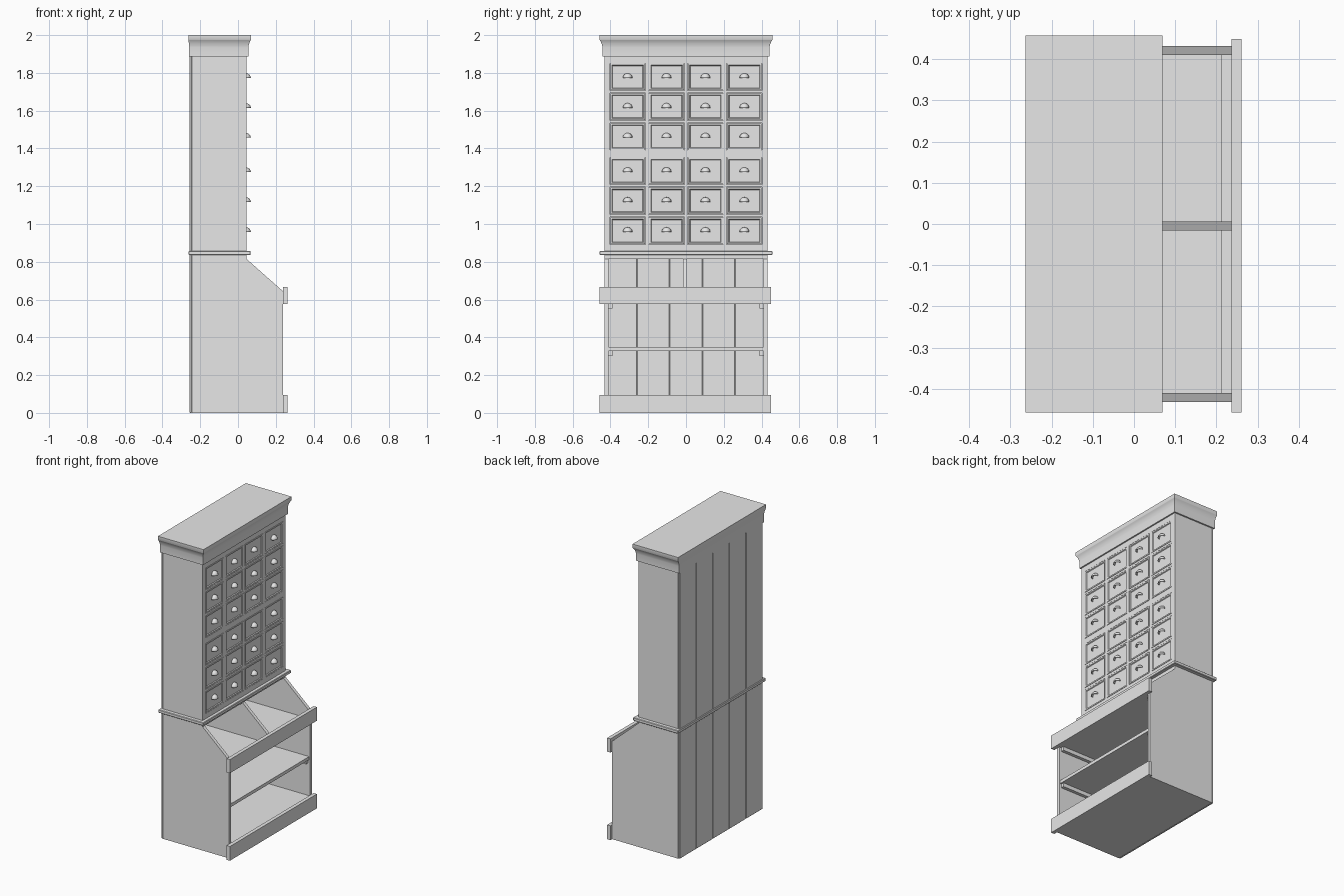
import bpy, bmesh, math

if "Cube" in bpy.data.objects:
    bpy.data.objects.remove(bpy.data.objects["Cube"])

mat = bpy.data.materials.new("light grey")
mat.diffuse_color = (0.8, 0.8, 0.8, 1)
mat.use_nodes = True
mat.node_tree.nodes["Principled BSDF"].inputs["Base Color"].default_value = mat.diffuse_color


def finish(name, bm, smooth=False):
    me = bpy.data.meshes.new(name)
    bmesh.ops.recalc_face_normals(bm, faces=bm.faces[:])
    bm.to_mesh(me)
    bm.free()
    me.materials.append(mat)
    if smooth:
        for p in me.polygons:
            p.use_smooth = True
        me.set_sharp_from_angle(angle=math.radians(35))
    return link(name, me)


def link(name, me, loc=(0, 0, 0)):
    ob = bpy.data.objects.new(name, me)
    ob.location = loc
    bpy.context.collection.objects.link(ob)
    return ob


def box_bm(x0, x1, y0, y1, z0, z1):
    bm = bmesh.new()
    bmesh.ops.create_cube(bm, size=1)
    for v in bm.verts:
        v.co = ((x0 + x1) / 2 + v.co.x * (x1 - x0),
                (y0 + y1) / 2 + v.co.y * (y1 - y0),
                (z0 + z1) / 2 + v.co.z * (z1 - z0))
    return bm


def box(name, *dims, bevel=0):
    ob = finish(name, box_bm(*dims))
    if bevel:
        m = ob.modifiers.new("bevel", "BEVEL")
        m.width = bevel
        m.segments = 1
    return ob


def side_board(name, y0, y1, pts):
    # side profile in x-z, extruded along y
    bm = bmesh.new()
    f = bm.faces.new([bm.verts.new((x, y0, z)) for x, z in pts])
    r = bmesh.ops.extrude_face_region(bm, geom=[f])
    for v in r["geom"]:
        if isinstance(v, bmesh.types.BMVert):
            v.co.y = y1
    return finish(name, bm)


W, T = 0.432, 0.022          # half width of the body, board thickness
IN = W - T
BACK, FACE, FRONT = -0.244, 0.045, 0.237

# back planks, full height
for i in range(5):
    y = -W + i * 2 * W / 5
    box("back_plank", -0.256, BACK, y, y + 2 * W / 5, 0, 1.9, bevel=0.003)

# lower stand: sloped sides and bin divider
profile = [(BACK, 0), (FRONT, 0), (FRONT, 0.645), (FACE, 0.815), (FACE, 0.838), (BACK, 0.838)]
side_board("lower_side_left", -W, -IN, profile)
side_board("lower_side_right", IN, W, profile)
side_board("bin_divider", -0.016, 0.006,
           [(BACK, 0.59), (FRONT, 0.59), (FRONT, 0.645), (FACE, 0.815), (BACK, 0.815)])
box("stand_top", BACK, FACE, -IN, IN, 0.815, 0.838)
box("bin_floor", BACK, FRONT, -IN, IN, 0.577, 0.598)
box("bin_rail", 0.213, FRONT, -IN, IN, 0.598, 0.62)
box("middle_shelf", BACK, 0.232, -IN, IN, 0.327, 0.348)
box("bottom_floor", BACK, FRONT, -IN, IN, 0, 0.09)
for z in (0.552, 0.302):
    for s in (-1, 1):
        ya, yb = sorted((s * IN, s * (IN - 0.021)))
        box("shelf_cleat", BACK, 0.222, ya, yb, z, z + 0.025)
box("front_apron", FRONT, 0.261, -0.457, 0.449, 0.577, 0.667)
box("base_board", FRONT, 0.261, -0.457, 0.449, 0, 0.094)

# waist moulding
box("waist_moulding", -0.262, 0.067, -0.457, 0.457, 0.836, 0.857, bevel=0.003)

# upper case: sides, solid core and face frame
for s in (-1, 1):
    ya, yb = sorted((s * IN, s * W))
    box("upper_side", BACK, FACE, ya, yb, 0.857, 1.9)
box("drawer_case", BACK, 0.03, -IN, IN, 0.857, 1.9)

cols = [-0.309, -0.103, 0.103, 0.309]
rows = [0.964, 1.123, 1.281, 1.463, 1.621, 1.779]
DW, DH = 0.184, 0.14
gap = 0.002
y_edges = [-IN] + [e for c in cols for e in (c - DW / 2 - gap, c + DW / 2 + gap)] + [IN]
z_edges = [0.857] + [e for r in rows for e in (r - DH / 2 - gap, r + DH / 2 + gap)] + [1.9]
for i in range(0, len(y_edges), 2):
    box("frame_stile", 0.025, FACE, y_edges[i], y_edges[i + 1], 0.857, 1.9)
for i in range(0, len(z_edges), 2):
    for j in range(1, len(y_edges) - 1, 2):
        box("frame_rail", 0.025, FACE, y_edges[j], y_edges[j + 1], z_edges[i], z_edges[i + 1])

# drawer front with sunken panel, shared by all drawers
bm = box_bm(0.025, 0.046, -DW / 2, DW / 2, -DH / 2, DH / 2)
bm.normal_update()
face = max(bm.faces, key=lambda f: f.calc_center_median().x)
bmesh.ops.inset_individual(bm, faces=[face], thickness=0.012)
bmesh.ops.inset_individual(bm, faces=[face], thickness=0.005, depth=-0.005)
drawer = finish("drawer_front", bm)

# hollow cup pull: quarter of an ellipsoid, open below and behind
bm = bmesh.new()
bmesh.ops.create_uvsphere(bm, u_segments=16, v_segments=12, radius=1)
for n in ((-1, 0, 0), (0, 0, -1)):
    bmesh.ops.bisect_plane(bm, geom=bm.verts[:] + bm.edges[:] + bm.faces[:], dist=1e-5,
                           plane_co=(0, 0, 0), plane_no=n, clear_outer=True)
for v in bm.verts:
    v.co = (0.04 + v.co.x * 0.028, v.co.y * 0.026, -0.006 + v.co.z * 0.025)
pull = finish("cup_pull", bm, smooth=True)

first = True
for c in cols:
    for r in rows:
        d = drawer if first else link("drawer_front", drawer.data)
        p = pull if first else link("cup_pull", pull.data)
        first = False
        d.location = p.location = (0, c, r)
        m = p.modifiers.new("wall", "SOLIDIFY")
        m.thickness = 0.002

# crown with a cove profile: (outward offset, height)
bm = bmesh.new()
rings = []
for off, z in [(0.010, 1.888), (0.010, 1.935), (0.012, 1.945), (0.015, 1.955), (0.019, 1.965),
               (0.024, 1.973), (0.026, 1.976), (0.026, 2.0)]:
    xa, xb, y = -0.256 - off * 0.27, FACE + off * 0.93, W + off
    rings.append([bm.verts.new(p) for p in ((xa, -y, z), (xb, -y, z), (xb, y, z), (xa, y, z))])
for a, b in zip(rings, rings[1:]):
    for i in range(4):
        j = (i + 1) % 4
        bm.faces.new((a[i], a[j], b[j], b[i]))
bm.faces.new(rings[0])
bm.faces.new(rings[-1])
finish("crown_moulding", bm, smooth=True)
